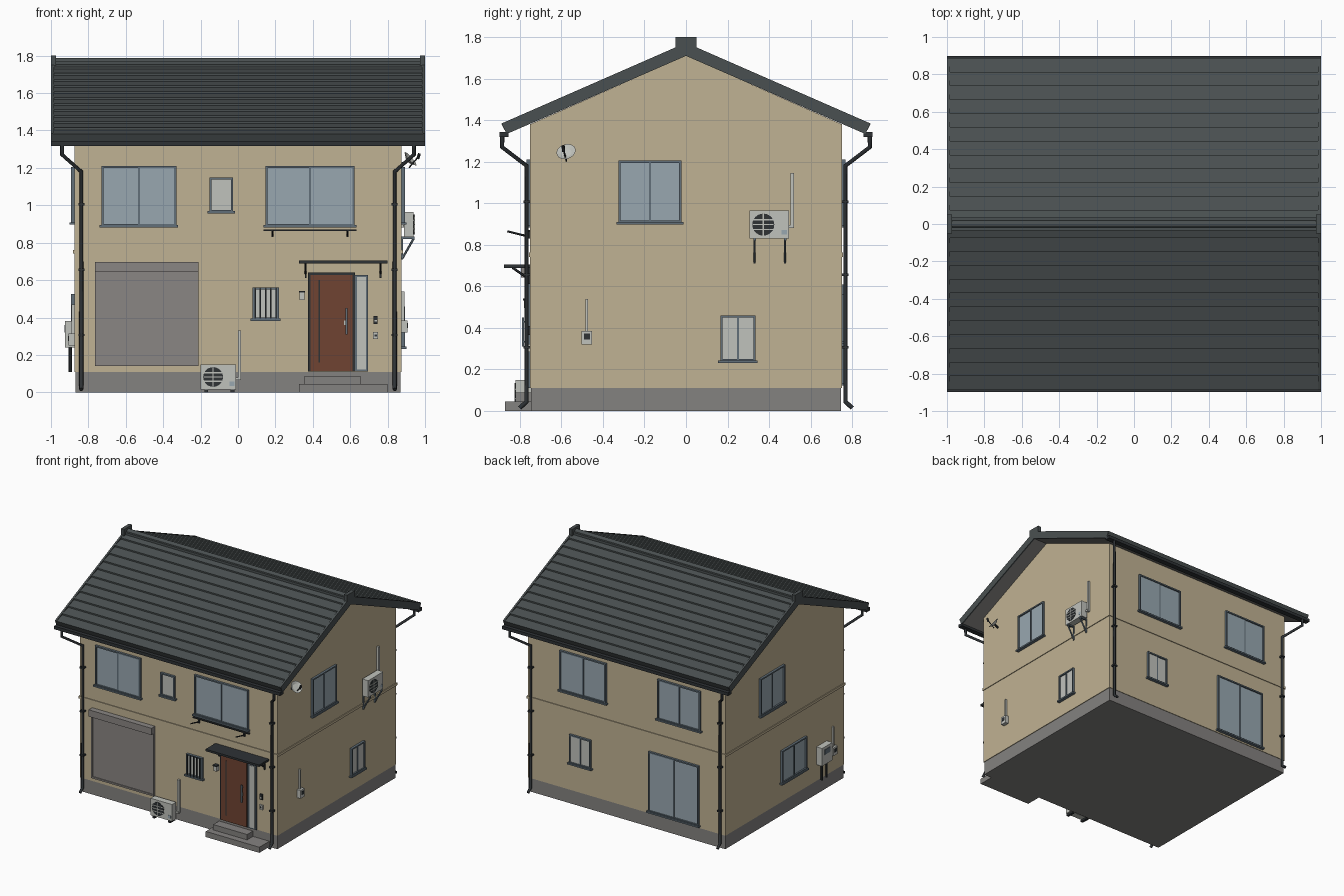
import bpy, bmesh, math
from mathutils import Vector, Matrix

if "Cube" in bpy.data.objects:
    bpy.data.objects.remove(bpy.data.objects["Cube"])


def mat(name, r, g, b):
    m = bpy.data.materials.new(name)
    lin = lambda c: ((c / 255 + 0.055) / 1.055) ** 2.4
    m.diffuse_color = (lin(r), lin(g), lin(b), 1)
    m.use_nodes = True
    m.node_tree.nodes["Principled BSDF"].inputs["Base Color"].default_value = m.diffuse_color
    return m


WALL = mat("beige wall", 192, 178, 147)
STONE = mat("concrete grey", 132, 130, 128)
ROOF = mat("roof slate", 74, 80, 81)
FRAME = mat("window frame slate", 98, 112, 122)
GLASS = mat("blue glass", 152, 167, 176)
PALE = mat("pale grey", 192, 194, 188)
BROWN = mat("door brown", 112, 68, 50)
SHUTTER = mat("shutter grey", 138, 134, 131)
DARK = mat("dark metal", 46, 50, 53)
HX, HY = 0.875, 0.75   # half size of the walls


def finish(name, bm, *mats):
    bmesh.ops.recalc_face_normals(bm, faces=bm.faces)
    me = bpy.data.meshes.new(name)
    bm.to_mesh(me)
    bm.free()
    for m in mats:
        me.materials.append(m)
    ob = bpy.data.objects.new(name, me)
    bpy.context.collection.objects.link(ob)
    return ob


def box(name, a, b, m):
    bm = bmesh.new()
    bmesh.ops.create_cube(bm, size=1)
    a, b = Vector(a), Vector(b)
    for v in bm.verts:
        v.co = Vector([(a[i] + b[i]) / 2 + v.co[i] * abs(b[i] - a[i]) for i in range(3)])
    return finish(name, bm, m)


def prism(name, pts, x0, x1, *mats):
    """Extrude a y-z outline along x."""
    bm = bmesh.new()
    f = bm.faces.new([bm.verts.new((x0, y, z)) for y, z in pts])
    new = bmesh.ops.extrude_face_region(bm, geom=[f])["geom"]
    bmesh.ops.translate(bm, vec=(x1 - x0, 0, 0), verts=[g for g in new if isinstance(g, bmesh.types.BMVert)])
    return finish(name, bm, *mats)


def rod(name, p0, p1, r, m, r2=None, seg=12):
    p0, p1 = Vector(p0), Vector(p1)
    d = p1 - p0
    bm = bmesh.new()
    bmesh.ops.create_cone(bm, cap_ends=True, segments=seg, radius1=r, radius2=r if r2 is None else r2, depth=d.length)
    M = Matrix.Translation((p0 + p1) / 2) @ d.to_track_quat('Z', 'Y').to_matrix().to_4x4()
    bmesh.ops.transform(bm, matrix=M, verts=bm.verts)
    return finish(name, bm, m)


def pipe(name, pts, r, m):
    cu = bpy.data.curves.new(name, 'CURVE')
    cu.dimensions = '3D'
    cu.bevel_depth, cu.bevel_resolution, cu.use_fill_caps = r, 2, True
    sp = cu.splines.new('POLY')
    sp.points.add(len(pts) - 1)
    for p, q in zip(sp.points, pts):
        p.co = (*q, 1)
    cu.materials.append(m)
    ob = bpy.data.objects.new(name, cu)
    bpy.context.collection.objects.link(ob)
    bpy.ops.object.select_all(action='DESELECT')
    ob.select_set(True)
    bpy.context.view_layer.objects.active = ob
    bpy.ops.object.convert(target='MESH')


def on(side, u, z, d):
    """Point on a wall: u along it, z up, d outwards."""
    return {"front": (u, -HY - d, z), "back": (u, HY + d, z),
            "right": (HX + d, u, z), "left": (-HX - d, u, z)}[side]


def wbox(name, side, u0, u1, z0, z1, d0, d1, m):
    return box(name, on(side, u0, z0, d0), on(side, u1, z1, d1), m)


# Walls, plinth and floor band
box("foundation", (-0.87, -0.746, 0), (0.87, 0.746, 0.112), STONE)
prism("walls", [(-HY, 0.11), (HY, 0.11), (HY, 1.38), (0, 1.71), (-HY, 1.38)], -HX, HX, WALL)
box("floor_band", (-HX - 0.006, -HY - 0.006, 0.742), (HX + 0.006, HY + 0.006, 0.762), WALL)

# Roof with stepped courses
N, EAVE, SLOPE = 12, 0.888, 0.4375
top = lambda y: 1.764 - SLOPE * y
half = []
for i in range(N):
    y0, y1 = EAVE * i / N, EAVE * (i + 1) / N
    half += [(y0, top(y0) - (0.004 if i else 0)), (y1, top(y1) + 0.007)]
under = [(0.863, 1.333), (0, 1.709), (-0.863, 1.333)]
roof = prism("roof", [(-y, z) for y, z in half[:0:-1]] + half + under, -0.99, 0.99, ROOF, STONE)
for p in roof.data.polygons:   # pale soffit
    if p.normal.z < -0.8:
        p.material_index = 1
for s in (-1, 1):
    prism("barge_board", [(-EAVE, top(EAVE) + 0.008), (0, top(0) + 0.008), (EAVE, top(EAVE) + 0.008)] + under,
          s * 0.985, s, ROOF)
    box("ridge_end", (s * 0.972, -0.05, 1.735), (s, 0.05, 1.8), ROOF)
    box("gutter", (-1, s * 0.855, 1.318), (1, s * 0.897, 1.343), DARK)
box("ridge_base", (-0.975, -0.035, 1.73), (0.975, 0.035, 1.77), ROOF)
rod("ridge_roll", (-0.975, 0, 1.767), (0.975, 0, 1.767), 0.02, ROOF)

# Downpipes with clips on all four corners
for sx in (-1, 1):
    for sy in (-1, 1):
        pts = [(0.94, 0.885, 1.33), (0.94, 0.885, 1.27), (0.838, 0.767, 1.18), (0.838, 0.767, 0.045), (0.838, 0.8, 0.015)]
        pipe("downpipe", [(sx * x, sy * y, z) for x, y, z in pts], 0.011, DARK)
        for z in (0.3, 0.65, 1.0):
            box("pipe_clip", (sx * 0.822, sy * 0.745, z), (sx * 0.854, sy * 0.782, z + 0.012), DARK)


def window(side, u0, u1, z0, z1, glass=GLASS, panes=2, bars=0):
    t = 0.011
    for a, b, c, e in ((u0, u1, z1 - t, z1), (u0, u1, z0, z0 + t), (u0, u0 + t, z0, z1), (u1 - t, u1, z0, z1)):
        wbox("window_frame", side, a, b, c, e, -0.01, 0.018, FRAME)
    wbox("window_sill", side, u0 - 0.01, u1 + 0.01, z0 - 0.008, z0 + 0.004, -0.01, 0.026, FRAME)
    w = (u1 - u0 - 2 * t) / panes
    for i in range(panes):
        a = u0 + t + i * w
        wbox("window_pane", side, a, a + w, z0 + t, z1 - t, -0.005, 0.006 + 0.004 * i, glass)
    if panes == 2:
        c = (u0 + u1) / 2
        wbox("meeting_stile", side, c - 0.005, c + 0.005, z0 + t, z1 - t, 0, 0.013, FRAME)
    for i in range(bars):
        c = u0 + (i + 0.5) * (u1 - u0) / bars
        wbox("window_bar", side, c - 0.004, c + 0.004, z0, z1, 0.018, 0.026, DARK)


for side, u0, u1, z0, z1 in (
        ("front", -0.73, -0.33, 0.89, 1.21), ("front", 0.147, 0.623, 0.89, 1.21),
        ("right", -0.325, -0.022, 0.905, 1.205), ("left", 0.02, 0.325, 0.905, 1.205),
        ("left", -0.26, 0.055, 0.265, 0.525), ("back", 0.175, 0.585, 0.89, 1.21),
        ("back", -0.66, -0.28, 0.89, 1.21), ("back", -0.645, -0.2, 0.13, 0.61)):
    window(side, u0, u1, z0, z1)
window("front", -0.152, -0.026, 0.965, 1.148, PALE, 1)
window("front", 0.077, 0.218, 0.39, 0.56, PALE, 1, bars=5)
window("right", 0.165, 0.335, 0.24, 0.46, PALE)
window("back", 0.31, 0.5, 0.33, 0.56, PALE)

# Laundry rail under the front window
wbox("laundry_rail", "front", 0.137, 0.633, 0.862, 0.87, 0, 0.018, DARK)
for u in (0.185, 0.585):
    wbox("laundry_bracket", "front", u - 0.005, u + 0.005, 0.83, 0.865, 0, 0.012, DARK)
    rod("laundry_arm", on("front", u, 0.838, 0), on("front", u, 0.865, 0.11), 0.005, DARK, seg=6)

# Garage shutter
wbox("shutter_panel", "front", -0.755, -0.22, 0.15, 0.65, -0.01, 0.008, SHUTTER)
wbox("shutter_box", "front", -0.765, -0.21, 0.643, 0.697, -0.01, 0.045, SHUTTER)
wbox("shutter_bottom_bar", "front", -0.765, -0.21, 0.14, 0.153, -0.01, 0.016, SHUTTER)
for a in (-0.765, -0.222):
    wbox("shutter_guide", "front", a, a + 0.012, 0.14, 0.645, -0.01, 0.016, SHUTTER)

# Entrance: door, sidelight, canopy, steps, fittings
wbox("door_frame", "front", 0.375, 0.625, 0.112, 0.64, -0.01, 0.012, DARK)
wbox("door", "front", 0.388, 0.612, 0.115, 0.628, 0, 0.018, BROWN)
wbox("door_slit", "front", 0.43, 0.438, 0.16, 0.6, 0, 0.02, DARK)
wbox("door_handle", "front", 0.575, 0.586, 0.31, 0.45, 0.03, 0.038, FRAME)
for z in (0.33, 0.425):
    wbox("handle_mount", "front", 0.577, 0.584, z, z + 0.008, 0.01, 0.032, FRAME)
wbox("lock_plate", "front", 0.568, 0.582, 0.36, 0.385, 0.01, 0.025, PALE)
wbox("sidelight_frame", "front", 0.625, 0.695, 0.112, 0.628, -0.01, 0.012, FRAME)
wbox("sidelight_glass", "front", 0.636, 0.684, 0.122, 0.617, 0, 0.016, PALE)
wbox("canopy", "front", 0.325, 0.8, 0.688, 0.704, 0, 0.125, DARK)
for u in (0.362, 0.762):
    wbox("canopy_post", "front", u - 0.005, u + 0.005, 0.612, 0.69, 0, 0.01, DARK)
    rod("canopy_brace", on("front", u, 0.635, 0.005), on("front", u, 0.69, 0.085), 0.006, DARK, seg=6)
wbox("lower_step", "front", 0.325, 0.8, 0, 0.045, -0.01, 0.122, STONE)
wbox("upper_step", "front", 0.355, 0.655, 0.04, 0.088, -0.01, 0.07, STONE)
wbox("porch_lamp", "front", 0.329, 0.355, 0.495, 0.535, 0, 0.03, PALE)
wbox("porch_lamp_cap", "front", 0.325, 0.359, 0.533, 0.542, 0, 0.034, DARK)
wbox("intercom", "front", 0.724, 0.747, 0.365, 0.408, 0, 0.012, DARK)
wbox("intercom_plate", "front", 0.729, 0.742, 0.378, 0.388, 0, 0.015, PALE)
wbox("post_box", "front", 0.722, 0.749, 0.285, 0.322, 0, 0.012, PALE)
wbox("post_box_slot", "front", 0.729, 0.742, 0.298, 0.31, 0, 0.015, DARK)


def air_conditioner(side, u0, z0, d0):
    d1, cu, cz = d0 + 0.052, u0 + 0.067, z0 + 0.067
    wbox("cooler_body", side, u0, u0 + 0.19, z0, z0 + 0.135, d0, d1, PALE)
    rod("cooler_fan", on(side, cu, cz, d1 - 0.01), on(side, cu, cz, d1 + 0.003), 0.053, DARK, seg=24)
    for k in (-1, 0, 1):
        wbox("fan_grille", side, cu - 0.05, cu + 0.05, cz + k * 0.023 - 0.003, cz + k * 0.023 + 0.003, d1, d1 + 0.006, PALE)
    wbox("fan_grille", side, cu - 0.003, cu + 0.003, cz - 0.053, cz + 0.053, d1, d1 + 0.006, PALE)
    wbox("cooler_badge", side, u0 + 0.155, u0 + 0.18, z0 + 0.02, z0 + 0.042, d1 - 0.01, d1 + 0.002, GLASS)
    wbox("cooler_duct", side, u0 + 0.199, u0 + 0.215, z0 + 0.05, z0 + 0.315, -0.005, 0.018, PALE)
    wbox("duct_link", side, u0 + 0.185, u0 + 0.21, z0 + 0.05, z0 + 0.065, 0.008, 0.024, PALE)


air_conditioner("front", -0.2, 0.015, 0.018)
for u in (-0.18, -0.04):
    wbox("cooler_foot", "front", u, u + 0.02, 0, 0.016, 0.012, 0.075, DARK)
air_conditioner("right", 0.305, 0.83, 0.012)
for u in (0.33, 0.477):
    wbox("cooler_bracket", "right", u - 0.006, u + 0.006, 0.82, 0.832, 0, 0.068, FRAME)
    wbox("bracket_plate", "right", u - 0.005, u + 0.005, 0.71, 0.83, 0, 0.008, FRAME)
    rod("bracket_brace", on("right", u, 0.715, 0.003), on("right", u, 0.822, 0.064), 0.006, FRAME, seg=6)

# Meters on both side walls
for side, u, z in (("right", -0.477, 0.32), ("left", -0.6, 0.25)):
    wbox("meter", side, u - 0.025, u + 0.025, z, z + 0.065, 0, 0.03, PALE)
    wbox("meter_dial", side, u - 0.015, u + 0.015, z + 0.025, z + 0.052, 0, 0.033, DARK)
    wbox("meter_conduit", side, u - 0.006, u + 0.006, z + 0.06, z + 0.22, 0, 0.014, PALE)
wbox("gas_box", "left", -0.53, -0.4, 0.24, 0.382, 0, 0.05, PALE)
wbox("gas_box_dial", "left", -0.5, -0.43, 0.32, 0.36, 0.04, 0.053, FRAME)
for u in (-0.495, -0.435):
    rod("gas_pipe", on("left", u, 0.11, 0.022), on("left", u, 0.245, 0.022), 0.009, DARK, seg=8)

# Satellite dish
n = Vector((0.72, -0.2, 0.62)).normalized()
c = Vector((0.915, -0.575, 1.242))
dish = rod("dish", c - n * 0.008, c + n * 0.01, 0.018, PALE, r2=0.047, seg=24)
bm = bmesh.new()
bm.from_mesh(dish.data)
front = max(bm.faces, key=lambda f: f.normal.dot(n) * f.calc_area())
bmesh.ops.inset_individual(bm, faces=[front], thickness=0.022, depth=-0.01)
bm.to_mesh(dish.data)
bm.free()
rod("dish_arm", c - Vector((0, 0, 0.04)), c + Vector((0.05, -0.015, 0.018)), 0.004, DARK, seg=6)
rod("dish_receiver", c + Vector((0.046, -0.014, 0.006)), c + Vector((0.055, -0.016, 0.035)), 0.008, DARK, seg=8)
rod("dish_mount", (HX, -0.575, 1.22), c - n * 0.004, 0.008, DARK, seg=8)
